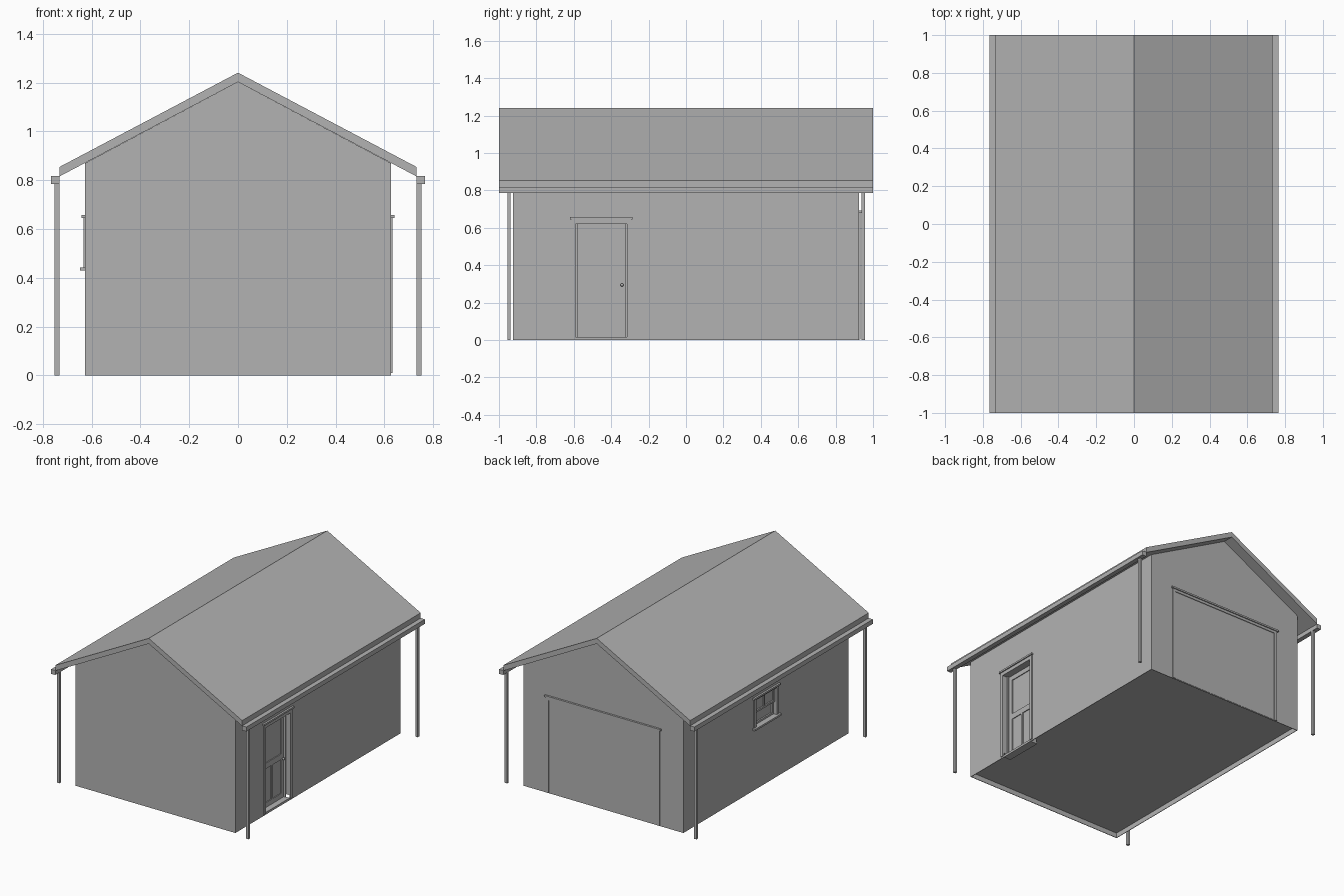
import bpy, bmesh

if "Cube" in bpy.data.objects:
    bpy.data.objects.remove(bpy.data.objects["Cube"])

# Single flat colour
grey = bpy.data.materials.new("plain_grey")
grey.diffuse_color = (0.45, 0.45, 0.45, 1)
grey.use_nodes = True
grey.node_tree.nodes["Principled BSDF"].inputs["Base Color"].default_value = grey.diffuse_color


def finish(name, bm):
    bmesh.ops.recalc_face_normals(bm, faces=bm.faces)
    mesh = bpy.data.meshes.new(name)
    bm.to_mesh(mesh)
    bm.free()
    mesh.materials.append(grey)
    ob = bpy.data.objects.new(name, mesh)
    bpy.context.collection.objects.link(ob)
    return ob


def box(name, x, y, z):
    """Box from (min, max) ranges on each axis."""
    bm = bmesh.new()
    bmesh.ops.create_cube(bm, size=1)
    for v in bm.verts:
        v.co = [r[0] + (c + 0.5) * (r[1] - r[0]) for c, r in zip(v.co, (x, y, z))]
    return finish(name, bm)


def prism(name, profile, y0, y1):
    """Front profile (x, z) extruded along y."""
    bm = bmesh.new()
    face = bm.faces.new([bm.verts.new((x, y0, z)) for x, z in profile])
    ext = bmesh.ops.extrude_face_region(bm, geom=[face])
    for v in ext["geom"]:
        if isinstance(v, bmesh.types.BMVert):
            v.co.y = y1
    return finish(name, bm)


def cut(ob, x, y, z):
    """Cut a box-shaped recess."""
    cutter = box("cutter", x, y, z)
    cutter.hide_render = True
    mod = ob.modifiers.new("recess", 'BOOLEAN')
    mod.operation, mod.solver, mod.object = 'DIFFERENCE', 'EXACT', cutter
    bpy.context.view_layer.objects.active = ob
    bpy.ops.object.modifier_apply(modifier=mod.name)
    bpy.data.objects.remove(cutter)


# Gabled walls with recesses for the floor, door and window
W, D = 0.627, 0.925
walls = prism("walls", [(-W, 0), (W, 0), (W, 0.87), (0, 1.203), (-W, 0.87)], -D, D)
cut(walls, (-W + 0.004, W - 0.004), (-D + 0.004, D - 0.004), (-0.1, 0.035))
cut(walls, (W - 0.05, W + 0.1), (-0.59, -0.315), (0.01, 0.62))
cut(walls, (-W - 0.1, -W + 0.035), (-0.115, 0.115), (0.443, 0.635))

# Roof slab
prism("roof", [(-0.733, 0.815), (0, 1.203), (0.733, 0.815),
               (0.733, 0.854), (0, 1.241), (-0.733, 0.854)], -1, 1)

# Gutters and downpipes, both sides
for side, s in (("left", -1), ("right", 1)):
    box(side + "_gutter", sorted((s * 0.733, s * 0.766)), (-1, 1), (0.785, 0.817))
    for end, y in (("front", -0.946), ("back", 0.948)):
        box(f"{side}_{end}_downpipe", sorted((s * 0.733, s * 0.752)),
            (y - 0.009, y + 0.009), (0, 0.786))

# Side door: casing, lining, slab with panels, knob
for name, y in (("front", (-0.612, -0.59)), ("back", (-0.315, -0.293))):
    box(name + "_door_casing", (W, W + 0.006), y, (0.01, 0.645))
box("door_head_casing", (W, W + 0.006), (-0.59, -0.315), (0.62, 0.645))
box("door_cap", (W, W + 0.014), (-0.62, -0.285), (0.645, 0.657))
for name, y in (("front", (-0.59, -0.58)), ("back", (-0.323, -0.315))):
    box(name + "_door_stop", (W - 0.055, W - 0.03), y, (0.01, 0.62))
box("door_threshold", (W - 0.06, W), (-0.59, -0.315), (0.003, 0.016))
door = box("door", (W - 0.06, W - 0.042), (-0.58, -0.323), (0.016, 0.618))
for y, z in (((-0.55, -0.353), (0.33, 0.585)),
             ((-0.55, -0.46), (0.05, 0.29)), ((-0.443, -0.353), (0.05, 0.29))):
    cut(door, (W - 0.048, W), y, z)
bm = bmesh.new()
bmesh.ops.create_uvsphere(bm, u_segments=10, v_segments=6, radius=0.009)
bmesh.ops.translate(bm, verts=bm.verts, vec=(W - 0.03, -0.342, 0.295))
finish("door_knob", bm)
box("knob_stem", (W - 0.044, W - 0.03), (-0.345, -0.339), (0.292, 0.298))

# Window: casing, cap, sill, sashes and bars
for name, y in (("front", (-0.137, -0.115)), ("back", (0.115, 0.137))):
    box(name + "_window_casing", (-W - 0.006, -W), y, (0.44, 0.645))
box("window_head_casing", (-W - 0.006, -W), (-0.115, 0.115), (0.635, 0.645))
box("window_cap", (-W - 0.014, -W), (-0.148, 0.148), (0.645, 0.657))
box("window_sill", (-W - 0.02, -W + 0.03), (-0.148, 0.148), (0.43, 0.443))
for name, z, x in (("lower", (0.443, 0.545), -W + 0.02), ("upper", (0.533, 0.635), -W + 0.01)):
    sash = box(name + "_sash", (x, -W + 0.036), (-0.115, 0.115), z)
    cut(sash, (-W - 0.1, x + 0.01), (-0.1, 0.1), (z[0] + 0.013, z[1] - 0.013))
box("upper_sash_bar", (-W + 0.012, -W + 0.025), (-0.005, 0.005), (0.54, 0.63))

# Garage door on the back wall
box("garage_door", (-0.425, 0.425), (D, D + 0.002), (0.005, 0.665))
for name, x in (("left", (-0.445, -0.425)), ("right", (0.425, 0.445))):
    box(name + "_garage_casing", x, (D, D + 0.007), (0.003, 0.68))
box("garage_head_casing", (-0.425, 0.425), (D, D + 0.007), (0.662, 0.68))
box("garage_cap", (-0.456, 0.456), (D, D + 0.014), (0.68, 0.692))
